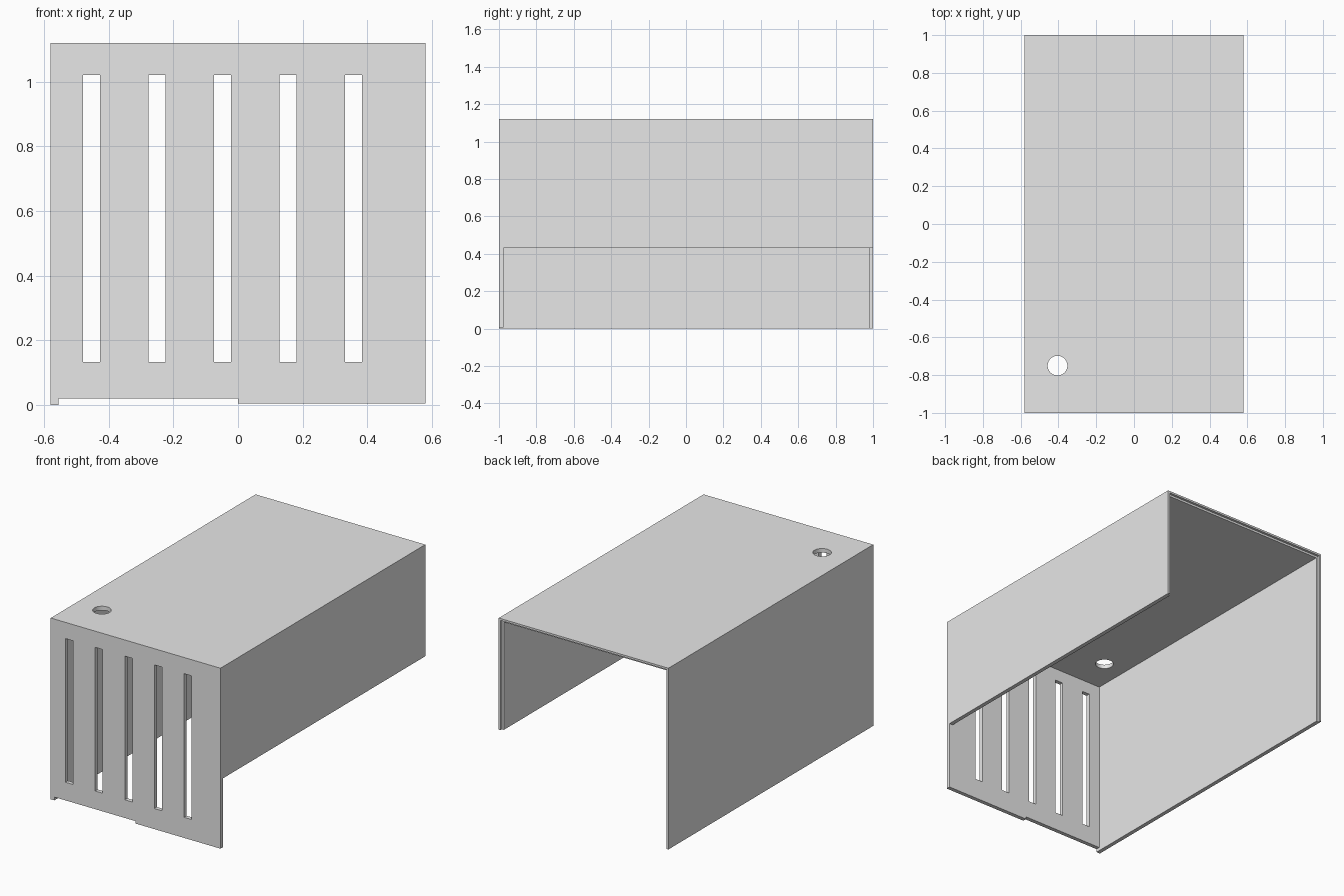
import bpy

cube = bpy.data.objects.get("Cube")
if cube:
    bpy.data.objects.remove(cube, do_unlink=True)

HALF_W, HEIGHT, WALL, LIP = 0.58, 1.12, 0.025, 0.012
INNER = HALF_W - WALL
FAR = 1.2

grey = bpy.data.materials.new("plain grey")
grey.use_nodes = True
colour = (0.8, 0.8, 0.8, 1)
grey.diffuse_color = colour
grey.node_tree.nodes["Principled BSDF"].inputs["Base Color"].default_value = colour


def box(name, low, high):
    """Axis-aligned box between two corners."""
    bpy.ops.mesh.primitive_cube_add(size=1)
    ob = bpy.context.object
    ob.name = name
    ob.location = [(a + b) / 2 for a, b in zip(low, high)]
    ob.scale = [b - a for a, b in zip(low, high)]
    bpy.ops.object.transform_apply(location=True, rotation=False, scale=True)
    return ob


def cut(target, cutter):
    """Subtract the cutter for good and remove it."""
    cutter.hide_render = True
    mod = target.modifiers.new("cut", 'BOOLEAN')
    mod.operation = 'DIFFERENCE'
    mod.solver = 'EXACT'
    mod.object = cutter
    bpy.context.view_layer.objects.active = target
    bpy.ops.object.modifier_apply(modifier=mod.name)
    bpy.data.objects.remove(cutter, do_unlink=True)


# Cover: a block hollowed from below and behind
cover = box("vented_cover", (-HALF_W, -1, 0), (HALF_W, 1, HEIGHT))
cover.data.materials.append(grey)
cut(cover, box("cavity", (-INNER, -1 + WALL, -FAR), (INNER, FAR, HEIGHT - WALL)))

# Stepped inner lip round the open back
cut(cover, box("back_lip", (-HALF_W + LIP, 0.985, -FAR),
               (HALF_W - LIP, FAR, HEIGHT - LIP)))

# Shortened left wall
cut(cover, box("left_opening", (INNER - 0.05, -1 + WALL, -FAR), (FAR, FAR, 0.43)))

# Stepped bottom edge of the front panel
cut(cover, box("front_gap", (-INNER, -FAR, -FAR), (0, -0.9, 0.02)))
cut(cover, box("front_trim", (-0.1, -FAR, -FAR), (FAR, -0.9, 0.005)))

# Five upright vent slots
for i in range(5):
    x = -0.453 + i * 0.2025
    cut(cover, box("slot", (x - 0.026, -FAR, 0.132), (x + 0.026, -0.9, 1.02)))

# Round hole in the top
bpy.ops.mesh.primitive_cylinder_add(vertices=48, radius=0.052, depth=0.3,
                                    location=(-0.405, -0.75, HEIGHT))
cut(cover, bpy.context.object)

bpy.ops.object.select_all(action='DESELECT')
cover.select_set(True)
bpy.context.view_layer.objects.active = cover
bpy.ops.object.shade_smooth_by_angle(angle=0.5)
for slot in cover.material_slots:
    slot.material = grey
